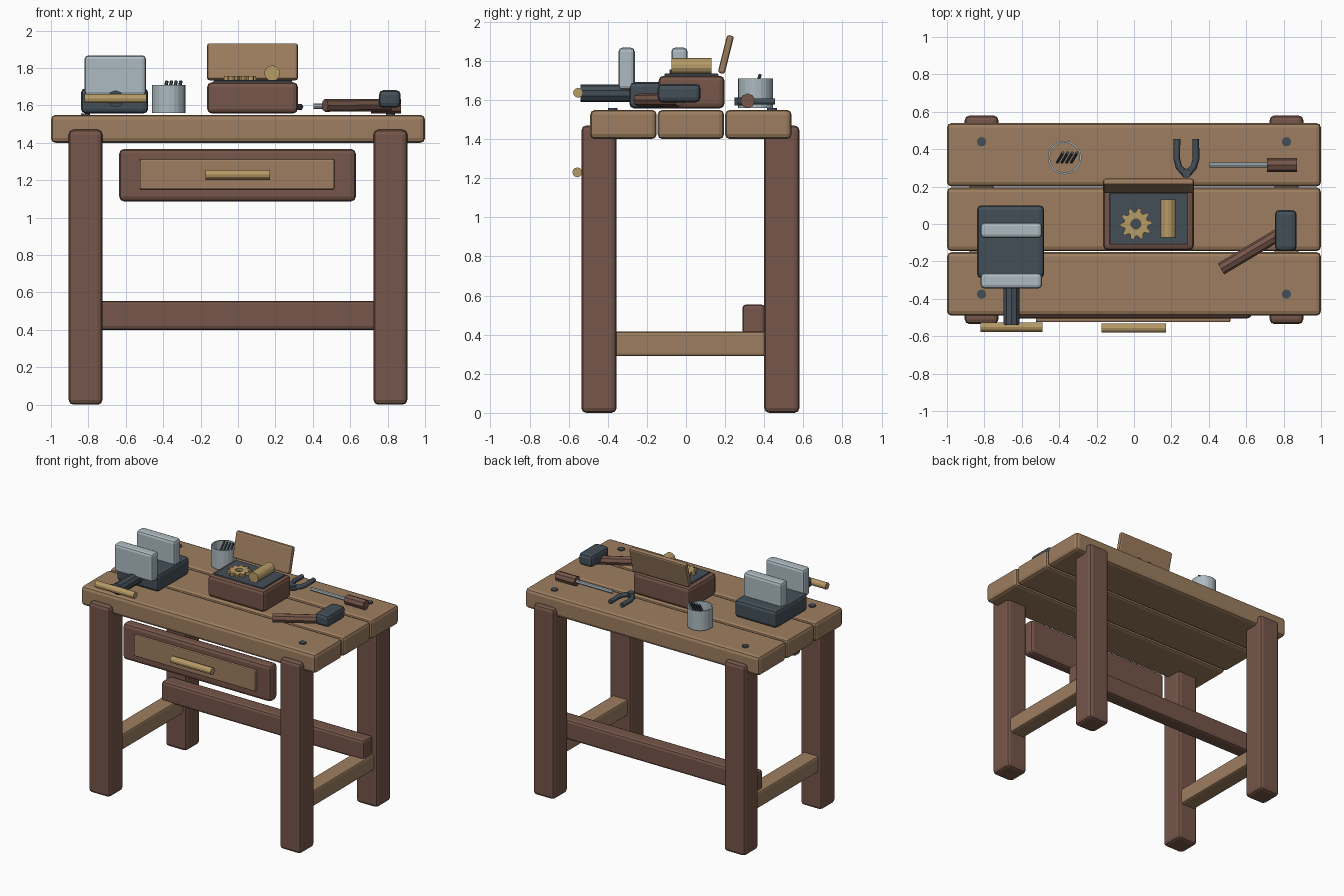
import bpy, bmesh, math
from mathutils import Vector

cube = bpy.data.objects.get("Cube")
if cube:
    bpy.data.objects.remove(cube, do_unlink=True)


def material(name, r, g, b):
    m = bpy.data.materials.new(name)
    m.use_nodes = True
    m.diffuse_color = (r, g, b, 1)
    m.node_tree.nodes["Principled BSDF"].inputs["Base Color"].default_value = (r, g, b, 1)
    return m


TAN = material("light wood", 0.34, 0.208, 0.117)
BROWN = material("dark wood", 0.18, 0.092, 0.067)
DARK = material("dark steel", 0.057, 0.078, 0.096)
STEEL = material("pale steel", 0.42, 0.50, 0.54)
BRASS = material("brass", 0.47, 0.325, 0.135)


def finish(name, bm, mat):
    bmesh.ops.recalc_face_normals(bm, faces=bm.faces)
    mesh = bpy.data.meshes.new(name)
    bm.to_mesh(mesh)
    bm.free()
    mesh.materials.append(mat)
    ob = bpy.data.objects.new(name, mesh)
    bpy.context.collection.objects.link(ob)
    return ob


def box(name, mat, xs, ys, zs, bevel=0.02):
    """Bevelled box given its extents on each axis."""
    bm = bmesh.new()
    bmesh.ops.create_cube(bm, size=1)
    for v in bm.verts:
        v.co = [(hi - lo) * c for c, (lo, hi) in zip(v.co, (xs, ys, zs))]
    ob = finish(name, bm, mat)
    ob.location = [(lo + hi) / 2 for lo, hi in (xs, ys, zs)]
    if bevel:
        mod = ob.modifiers.new("Bevel", "BEVEL")
        mod.width = bevel
        mod.segments = 2
    return ob


def rod(name, mat, a, b, r, sides=8, r2=None, caps=True):
    """Flat-sided cylinder from point a to point b."""
    a, b = Vector(a), Vector(b)
    bm = bmesh.new()
    bmesh.ops.create_cone(bm, cap_ends=caps, segments=sides, radius1=r,
                          radius2=r if r2 is None else r2, depth=(b - a).length)
    ob = finish(name, bm, mat)
    ob.location = (a + b) / 2
    ob.rotation_mode = "QUATERNION"
    ob.rotation_quaternion = (b - a).to_track_quat("Z", "Y")
    return ob


def gear(name, mat, centre, r_in, r_root, r_tip, teeth, height):
    bm = bmesh.new()
    n = teeth * 4
    rings = []
    for z in (0, height):
        for outer in (False, True):
            ring = []
            for i in range(n):
                r = (r_tip if i % 4 < 2 else r_root) if outer else r_in
                t = math.tau * i / n
                ring.append(bm.verts.new((r * math.cos(t), r * math.sin(t), z)))
            rings.append(ring)
    low_in, low_out, top_in, top_out = rings
    for p, q in ((low_in, low_out), (low_out, top_out), (top_out, top_in), (top_in, low_in)):
        for i in range(n):
            j = (i + 1) % n
            bm.faces.new((p[i], p[j], q[j], q[i]))
    ob = finish(name, bm, mat)
    ob.location = centre
    return ob


# Table top planks
for label, y in (("front", -0.49), ("middle", -0.145), ("back", 0.2)):
    box(label + "_plank", TAN, (-1, 1), (y, y + 0.34), (1.4, 1.55), 0.025)

# Legs, side stretchers and bolts, mirrored left and right
for side, s in (("left", 1), ("right", -1)):
    def span(lo, hi):
        return sorted((s * lo, s * hi))
    for label, y in (("front", -0.535), ("back", 0.4)):
        box(f"{label}_{side}_leg", BROWN, span(0.725, 0.905), (y, y + 0.18), (0, 1.47), 0.025)
    box(side + "_stretcher", TAN, span(0.75, 0.88), (-0.4, 0.45), (0.29, 0.415), 0.015)
    for label, y in (("front", -0.375), ("back", 0.44)):
        rod(f"{label}_{side}_bolt", DARK, (s * 0.815, y, 1.53), (s * 0.815, y, 1.558), 0.025, 12)
box("back_stretcher", BROWN, (-0.86, 0.87), (0.288, 0.405), (0.4, 0.555))

# Drawer
box("drawer_front", BROWN, (-0.635, 0.63), (-0.505, -0.415), (1.087, 1.367), 0.025)
box("drawer_panel", TAN, (-0.525, 0.515), (-0.525, -0.49), (1.15, 1.312), 0.008)
rod("drawer_handle", BRASS, (-0.175, -0.556, 1.23), (0.172, -0.556, 1.23), 0.025, 12)

# Bench vise
box("vise_base", DARK, (-0.84, -0.48), (-0.29, 0.1), (1.557, 1.692), 0.025)
for label, y in (("front", -0.345), ("back", -0.075)):
    box(label + "_vise_jaw", STEEL, (-0.82, -0.492), (y, y + 0.083), (1.652, 1.868), 0.02)
rod("vise_screw", DARK, (-0.655, -0.54, 1.635), (-0.655, -0.1, 1.635), 0.045, 10)
rod("vise_handle", BRASS, (-0.82, -0.552, 1.637), (-0.49, -0.552, 1.637), 0.025, 12)

# Cup of nails
cup = rod("nail_cup", STEEL, (-0.37, 0.355, 1.56), (-0.37, 0.355, 1.71), 0.09, 20, caps=False)
wall = cup.modifiers.new("Wall", "SOLIDIFY")
wall.thickness = 0.01
for i in range(4):
    x = -0.41 + 0.025 * i
    rod(f"nail_{i + 1}", DARK, (x, 0.33, 1.6), (x + 0.03, 0.38, 1.73), 0.009, 6)

# Open box with gear and brass roller
box("box_body", BROWN, (-0.165, 0.32), (-0.14, 0.197), (1.557, 1.724), 0.025)
box("box_plate", DARK, (-0.13, 0.29), (-0.11, 0.165), (1.71, 1.735), 0.005)
lid = box("box_lid", TAN, (-0.165, 0.32), (0.186, 0.222), (1.733, 1.933), 0.012)
lid.rotation_euler.x = math.radians(-14)
gear("brass_gear", BRASS, (0.01, 0, 1.733), 0.026, 0.064, 0.086, 10, 0.024)
rod("brass_roller", BRASS, (0.183, -0.073, 1.772), (0.183, 0.13, 1.772), 0.042, 14)

# Pliers
for side, s in (("left", 1), ("right", -1)):
    curve = bpy.data.curves.new(side + "_plier_arm", "CURVE")
    curve.dimensions = "3D"
    curve.bevel_depth = 0.018
    curve.bevel_resolution = 1
    curve.use_fill_caps = True
    path = curve.splines.new("POLY")
    path.points.add(3)
    for p, (x, y) in zip(path.points, ((0, 0.26), (0.04, 0.305), (0.052, 0.35), (0.05, 0.455))):
        p.co = (0.28 + s * x, y, 1.592, 1)
    curve.materials.append(DARK)
    bpy.context.collection.objects.link(bpy.data.objects.new(side + "_plier_arm", curve))
rod("plier_pivot", DARK, (0.28, 0.272, 1.572), (0.28, 0.272, 1.612), 0.025, 10)

# Screwdriver
rod("screwdriver_shaft", STEEL, (0.405, 0.315, 1.595), (0.72, 0.315, 1.595), 0.014, 8)
rod("screwdriver_handle", BROWN, (0.71, 0.315, 1.596), (0.872, 0.315, 1.596), 0.038, 8)

# Hammer
rod("hammer_handle", BROWN, (0.465, -0.24, 1.6), (0.81, -0.035, 1.602), 0.034, 8)
box("hammer_head", DARK, (0.753, 0.87), (-0.145, 0.075), (1.588, 1.682), 0.025)
